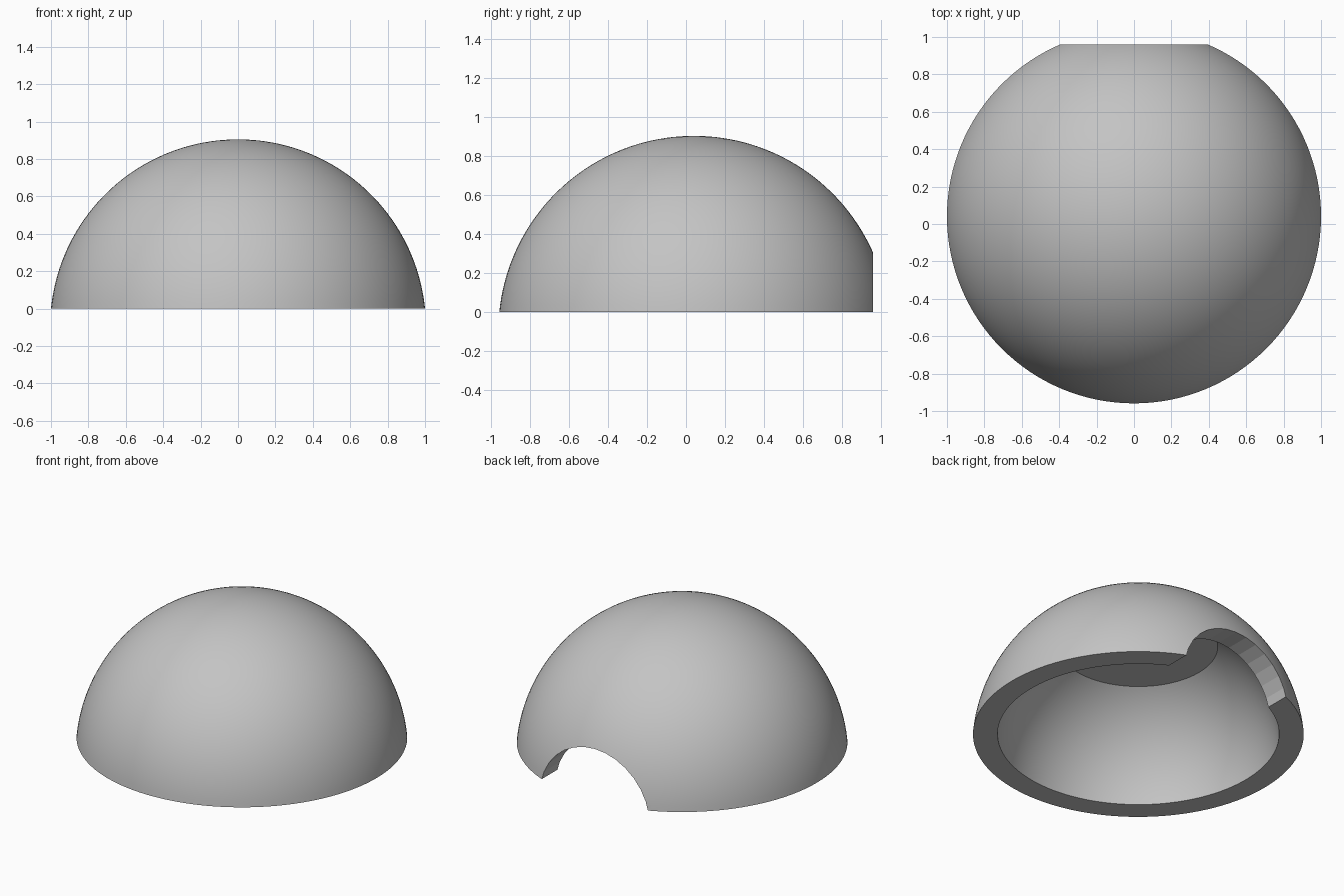
import bpy
import bmesh
from math import sin, cos, pi, asin, acos, radians
from mathutils import Matrix

default = bpy.data.objects.get("Cube")
if default:
    bpy.data.objects.remove(default, do_unlink=True)

CENTRE_Y = 0.041     # dome axis
CENTRE_Z = -0.10     # shared centre of both spheres
OUTER_R, INNER_R = 1.005, 0.857
CEILING = 0.61       # flat ceiling of the hollow
DOOR_R = 0.406

grey = bpy.data.materials.new("plain grey")
grey.use_nodes = True
colour = (0.55, 0.55, 0.55, 1)
grey.diffuse_color = colour
grey.node_tree.nodes["Principled BSDF"].inputs["Base Color"].default_value = colour


def arc(radius, start, end, steps):
    """Points of a circle in the xz plane, by angle above the horizontal."""
    angles = [start + (end - start) * i / steps for i in range(steps + 1)]
    return [(radius * cos(a), 0, CENTRE_Z + radius * sin(a)) for a in angles]


def add_object(name, bm):
    mesh = bpy.data.meshes.new(name)
    bm.to_mesh(mesh)
    bm.free()
    obj = bpy.data.objects.new(name, mesh)
    bpy.context.collection.objects.link(obj)
    mesh.materials.append(grey)
    obj.location.y = CENTRE_Y
    return obj


# Hollow dome shell, turned from a closed profile
outer = arc(OUTER_R, pi / 2, asin(-CENTRE_Z / OUTER_R), 40)
inner = arc(INNER_R, asin(-CENTRE_Z / INNER_R),
            asin((CEILING - CENTRE_Z) / INNER_R), 28)
profile = outer + inner + [(0, 0, CEILING)]
bm = bmesh.new()
verts = [bm.verts.new(p) for p in profile]
edges = [bm.edges.new(pair) for pair in zip(verts, verts[1:])]
bmesh.ops.spin(bm, geom=verts + edges, cent=(0, 0, 0), axis=(0, 0, 1),
               angle=2 * pi, steps=128)
bmesh.ops.remove_doubles(bm, verts=bm.verts, dist=0.0005)
bmesh.ops.recalc_face_normals(bm, faces=bm.faces)
dome = add_object("dome_shell", bm)

# Round doorway through the back wall
bm = bmesh.new()
bmesh.ops.create_cone(bm, cap_ends=True, segments=32, radius1=DOOR_R,
                      radius2=DOOR_R, depth=1,
                      matrix=Matrix.Translation((0, 0.9, CENTRE_Z))
                      @ Matrix.Rotation(pi / 2, 4, "X"))
cutter = add_object("doorway_cutter", bm)
cutter.hide_render = True

cut = dome.modifiers.new("doorway", "BOOLEAN")
cut.operation = "DIFFERENCE"
cut.solver = "EXACT"
cut.object = cutter
bpy.context.view_layer.objects.active = dome
dome.select_set(True)
bpy.ops.object.modifier_apply(modifier=cut.name)
bpy.data.objects.remove(cutter, do_unlink=True)

# Smooth dome, crisp rim and faceted doorway
bpy.ops.object.shade_smooth_by_angle(angle=radians(8))
